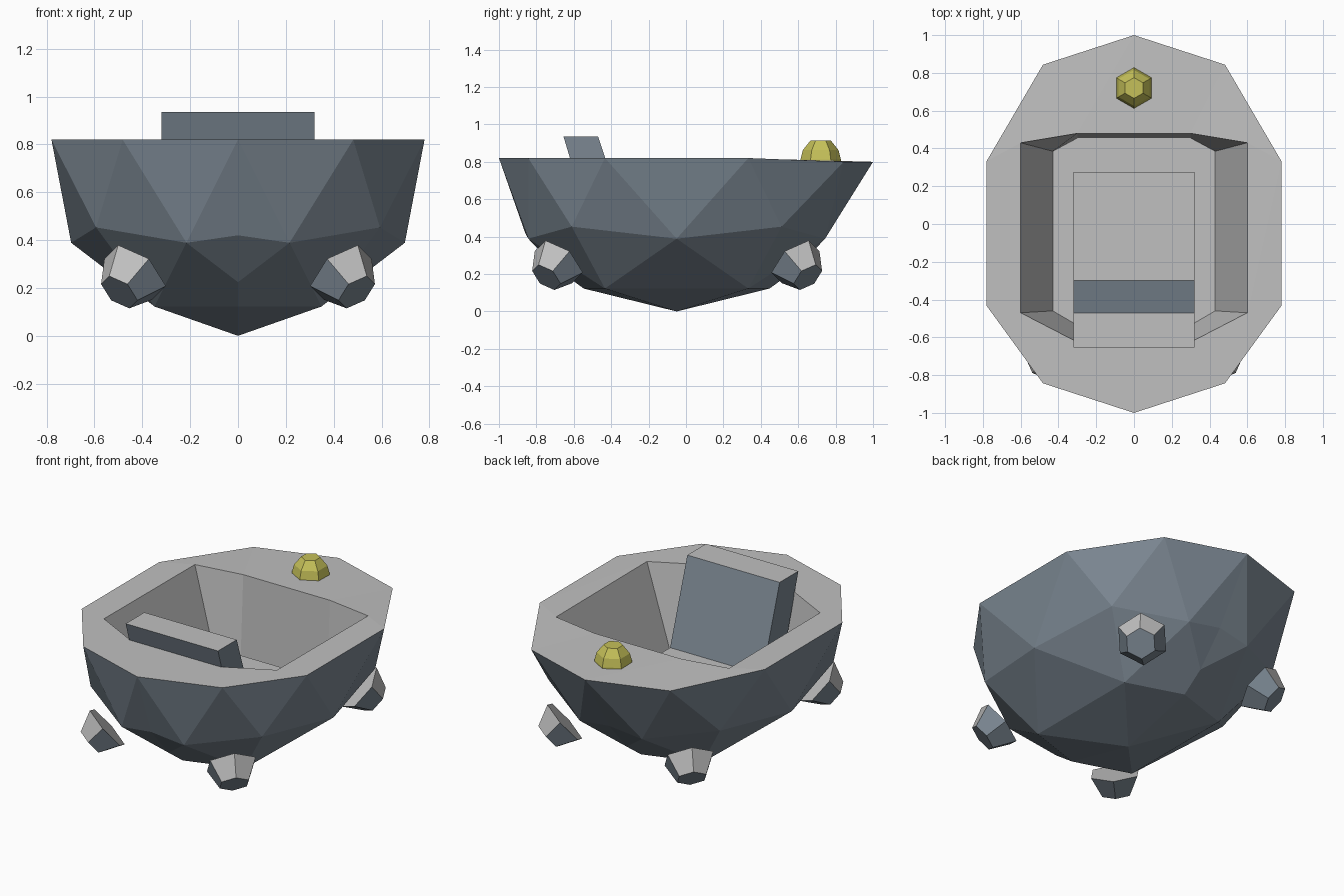
import bpy, bmesh, math
from mathutils import Vector, Matrix

if "Cube" in bpy.data.objects:
    bpy.data.objects.remove(bpy.data.objects["Cube"])


def material(name, rgb):
    m = bpy.data.materials.new(name)
    m.diffuse_color = (*rgb, 1)
    m.use_nodes = True
    m.node_tree.nodes["Principled BSDF"].inputs["Base Color"].default_value = m.diffuse_color
    return m


BLUE = material("blue grey metal", (0.20, 0.245, 0.29))
GREY = material("light grey panel", (0.53, 0.53, 0.53))
YELLOW = material("yellow lamp", (0.56, 0.53, 0.10))


def finish(bm, name, mats, grey_above=None):
    """Make an object; faces pointing up more than grey_above get slot 1."""
    bmesh.ops.recalc_face_normals(bm, faces=bm.faces)
    if grey_above is not None:
        for f in bm.faces:
            f.material_index = int(f.normal.z > grey_above)
    me = bpy.data.meshes.new(name)
    bm.to_mesh(me)
    bm.free()
    for m in mats:
        me.materials.append(m)
    ob = bpy.data.objects.new(name, me)
    bpy.context.collection.objects.link(ob)
    return ob


# Hull: lower half of an icosphere, mirrored in x and stretched along y
R = 0.82
bm = bmesh.new()
bmesh.ops.create_icosphere(bm, subdivisions=2, radius=R)
bmesh.ops.delete(bm, geom=[v for v in bm.verts if v.co.z > 1e-3], context='VERTS')
bmesh.ops.bisect_plane(bm, geom=bm.verts[:] + bm.edges[:] + bm.faces[:], dist=1e-4,
                       plane_co=(0, 0, 0), plane_no=(1, 0, 0), clear_inner=True)
copy = bmesh.ops.duplicate(bm, geom=bm.verts[:] + bm.edges[:] + bm.faces[:])["geom"]
for v in copy:
    if isinstance(v, bmesh.types.BMVert):
        v.co.x *= -1
bmesh.ops.remove_doubles(bm, verts=bm.verts, dist=1e-3)
for v in bm.verts:
    x, y, z = v.co
    rim = z > -1e-3
    if y < -0.01:
        y -= 0.18
    elif y > 0.01:
        y += 0.18 if rim and y > 0.5 else 0.08
    else:
        y = -0.05
    v.co = (x, y, z + R - (0.02 if rim and y > 0.5 else 0))
outer_faces = set(bm.faces)

# Deck with the cockpit opening, then the cockpit walls and floor
rim_edges = [e for e in bm.edges if e.is_boundary]


def loop(half, z):
    pts = half + [(-x, y) for x, y in reversed(half)]
    return [bm.verts.new((x, y, z(y))) for x, y in pts]


top = loop([(0.31, -0.62), (0.60, -0.47), (0.60, 0.43), (0.30, 0.48)],
           lambda y: 0.82 if y < 0.33 else 0.82 - 0.02 * (y - 0.33) / 0.51)
low = loop([(0.31, -0.53), (0.43, -0.46), (0.43, 0.385), (0.30, 0.455)], lambda y: 0.30)
n = len(top)
open_edges = [bm.edges.new((top[i], top[(i + 1) % n])) for i in range(n)]
bmesh.ops.triangle_fill(bm, edges=rim_edges + open_edges, use_beauty=True,
                        normal=(0, 0, 1))
for i in range(n):
    j = (i + 1) % n
    bm.faces.new((top[i], top[j], low[j], low[i]))
bm.faces.new(low)
for f in bm.faces:
    f.material_index = 0 if f in outer_faces else 1
finish(bm, "hull", [BLUE, GREY])

# Seat: side profile of cushion and leaning backrest, pushed across x
profile = [(0.275, 0.29), (0.275, 0.42), (-0.30, 0.42), (-0.47, 0.935),
           (-0.655, 0.935), (-0.46, 0.29)]
bm = bmesh.new()
face = bm.faces.new([bm.verts.new((-0.32, y, z)) for y, z in profile])
ext = bmesh.ops.extrude_face_region(bm, geom=[face])["geom"]
bmesh.ops.translate(bm, vec=(0.64, 0, 0),
                    verts=[v for v in ext if isinstance(v, bmesh.types.BMVert)])
if face.is_valid is False or len(bm.faces) == len(profile) + 1:
    bmesh.ops.holes_fill(bm, edges=[e for e in bm.edges if e.is_boundary], sides=0)
finish(bm, "seat", [BLUE, GREY], 0.6)


def hex_dome(rings):
    """Six-sided stack of (radius, height) rings, closed at both ends."""
    b = bmesh.new()
    rows = [[b.verts.new((r * math.cos(math.radians(90 + 60 * k)),
                          r * math.sin(math.radians(90 + 60 * k)), h))
             for k in range(6)] for r, h in rings]
    for lo, hi in zip(rows, rows[1:]):
        for k in range(6):
            b.faces.new((lo[k], lo[(k + 1) % 6], hi[(k + 1) % 6], hi[k]))
    b.faces.new(rows[0])
    b.faces.new(rows[-1])
    return b


# Lamp on the rear deck
bm = hex_dome([(0.108, -0.02), (0.108, 0.01), (0.095, 0.06), (0.055, 0.11)])
bmesh.ops.translate(bm, vec=(0, 0.72, 0.803), verts=bm.verts)
finish(bm, "lamp", [YELLOW])

# Four thruster feet pointing outward and down, one corner of each hexagon up
for sx, side in ((-1, "left"), (1, "right")):
    for sy, cy, end in ((-1, -0.68, "front"), (1, 0.585, "rear")):
        bm = hex_dome([(0.152, 0), (0.09, 0.125)])
        axis = Vector((sx * 0.53, sy * 0.53, -0.66)).normalized()
        up = (Vector((0, 0, 1)) - axis * axis.z).normalized()
        rot = Matrix((up.cross(axis), up, axis)).transposed().to_4x4()
        bmesh.ops.transform(bm, matrix=Matrix.Translation((sx * 0.43, cy, 0.265)) @ rot,
                            verts=bm.verts)
        finish(bm, f"{end}_{side}_foot", [BLUE, GREY], 0.0)
